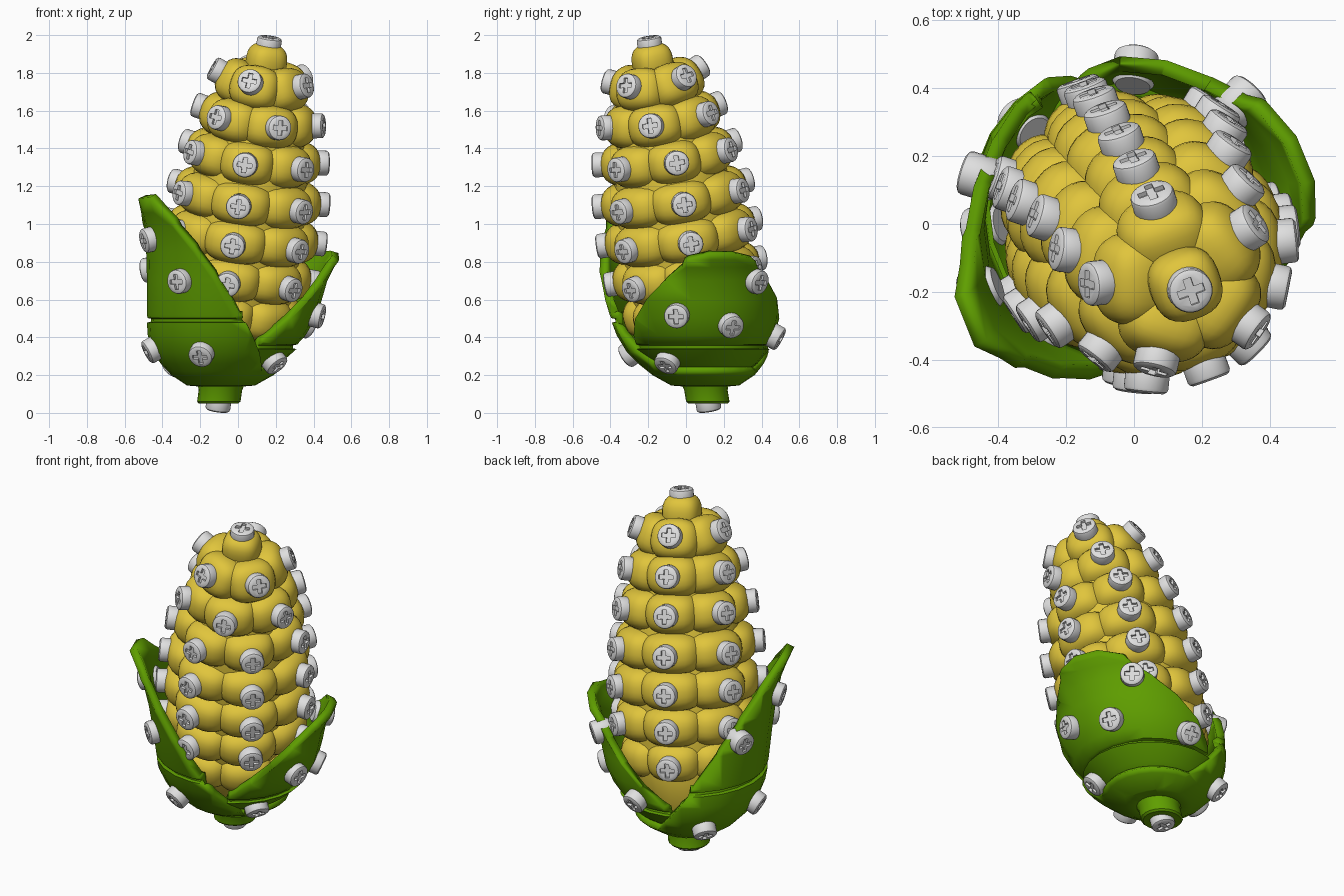
import bpy, bmesh, math
from mathutils import Vector, Matrix

if "Cube" in bpy.data.objects:
    bpy.data.objects.remove(bpy.data.objects["Cube"])

def material(name, col):
    m = bpy.data.materials.new(name)
    m.diffuse_color = (*col, 1)
    m.use_nodes = True
    m.node_tree.nodes["Principled BSDF"].inputs["Base Color"].default_value = m.diffuse_color
    return m

YELLOW = material("corn yellow", (0.75, 0.56, 0.045))
GREEN = material("husk green", (0.115, 0.345, 0.0))
SILVER = material("screw grey", (0.74, 0.74, 0.74))

# Leaning axis of the cob
BOTTOM, TOP = Vector((-0.11, 0.125, 0)), Vector((0.17, -0.20, 2))
W = (TOP - BOTTOM).normalized()
U = Vector((math.cos(math.radians(110)), math.sin(math.radians(110)), 0))
U = (U - W * U.dot(W)).normalized()
V = W.cross(U)

def axis(z):
    return BOTTOM.lerp(TOP, z / 2)

def link(name, mesh, mat=None):
    ob = bpy.data.objects.new(name, mesh)
    bpy.context.collection.objects.link(ob)
    if mat:
        mesh.materials.append(mat)
    return ob

def to_mesh(bm, name):
    me = bpy.data.meshes.new(name)
    bm.to_mesh(me)
    bm.free()
    return me

def smooth(ob, deg):
    bpy.ops.object.select_all(action='DESELECT')
    ob.select_set(True)
    bpy.context.view_layer.objects.active = ob
    bpy.ops.object.shade_smooth_by_angle(angle=math.radians(deg))

def lathe(bm, profile, n, centre):
    """Rings of (radius, z) round a centre line, faces outward."""
    rings = []
    for r, z in profile:
        c = centre(z)
        rings.append([bm.verts.new(c + Vector((r * math.cos(k * math.tau / n),
                      r * math.sin(k * math.tau / n), 0))) for k in range(n)])
    for a, b in zip(rings, rings[1:]):
        for k in range(n):
            q = (k + 1) % n
            bm.faces.new((a[k], a[q], b[q], b[k]))
    return rings

def capped(name, profile, n, centre, mat, deg=35):
    bm = bmesh.new()
    rings = lathe(bm, profile, n, centre)
    bm.faces.new(rings[0][::-1])
    bm.faces.new(rings[-1])
    ob = link(name, to_mesh(bm, name), mat)
    smooth(ob, deg)
    return ob

up = lambda z: Vector((0, 0, z))

# Cross-head screw, made once and shared
head = capped("screw_top", [(0.052, -0.06), (0.066, -0.04), (0.066, 0.036), (0.063, 0.044),
                            (0.054, 0.05)], 24, up, SILVER)
bm = bmesh.new()
a, l = 0.012, 0.040
plus = [(a, a), (a, l), (-a, l), (-a, a), (-l, a), (-l, -a), (-a, -a), (-a, -l),
        (a, -l), (a, -a), (l, -a), (l, a)]
face = bm.faces.new([bm.verts.new((x, y, 0.036)) for x, y in plus])
ext = bmesh.ops.extrude_face_region(bm, geom=[face])
bmesh.ops.translate(bm, vec=(0, 0, 0.05), verts=[v for v in ext['geom'] if isinstance(v, bmesh.types.BMVert)])
bmesh.ops.recalc_face_normals(bm, faces=bm.faces)
cutter = link("cross_cutter", to_mesh(bm, "cross_cutter"))
cutter.hide_render = True
mod = head.modifiers.new("cross", 'BOOLEAN')
mod.operation, mod.object, mod.solver = 'DIFFERENCE', cutter, 'EXACT'
bpy.context.view_layer.objects.active = head
bpy.ops.object.modifier_apply(modifier="cross")
bpy.data.objects.remove(cutter)
smooth(head, 35)

def frame(z_dir, up_dir):
    z = z_dir.normalized()
    x = up_dir.cross(z).normalized()
    return Matrix((x, z.cross(x), z)).transposed().to_4x4()

def screw(pos, normal, up_dir=W, ob=None, name="kernel_screw"):
    ob = ob or link(name, head.data)
    ob.matrix_world = Matrix.Translation(pos) @ frame(normal, up_dir)

screw(axis(1.94), W, V, head)
screw(axis(0.06), -W, V, name="screw_bottom")

# Rounded-box kernel, made once and shared
bm = bmesh.new()
bmesh.ops.create_cube(bm, size=2)
bmesh.ops.subdivide_edges(bm, edges=bm.edges[:], cuts=6, use_grid_fill=True)
for v in bm.verts:
    v.co /= sum(abs(c) ** 2.6 for c in v.co) ** (1 / 2.6)
kernel_mesh = to_mesh(bm, "kernel")
kernel_mesh.materials.append(YELLOW)
kernel_mesh.polygons.foreach_set("use_smooth", [True] * len(kernel_mesh.polygons))

def kernel(name, pos, normal, size, up_dir=W):
    ob = link(name, kernel_mesh)
    ob.matrix_world = Matrix.Translation(pos) @ frame(normal, up_dir) @ Matrix.Diagonal((*size, 1))

# Kernel rows: height, outer radius, count, upward tilt
rows = [(0.535, 0.37, 7, -8), (0.74, 0.395, 7, -3), (0.945, 0.405, 7, 0), (1.15, 0.393, 7, 3),
        (1.365, 0.36, 7, 6), (1.57, 0.31, 6, 10), (1.775, 0.24, 5, 22)]
for z, r, n, tilt in rows:
    t = math.radians(tilt)
    for k in range(n):
        ang = k * math.tau / n
        radial = U * math.cos(ang) + V * math.sin(ang)
        nrm = radial * math.cos(t) + W * math.sin(t)
        tip = axis(z) + radial * r
        depth = min(0.17, r * 0.5)
        kernel("kernel", tip - nrm * depth, nrm,
               ((r - 0.065) * math.tan(math.pi / n) * 1.08, 0.119, depth))
        if z > 0.6 or k == 0:      # the lowest row is covered by the husk elsewhere
            screw(tip - nrm * 0.005, nrm)
kernel("kernel_top", axis(1.86), W, (0.105, 0.105, 0.1), V)

# Core inside the kernels, and the stem
capped("cob_core", [(0.15, 0.17), (0.26, 0.32), (0.31, 0.5), (0.33, 0.75), (0.33, 1.0), (0.30, 1.3),
                    (0.23, 1.55), (0.15, 1.78), (0.07, 1.85)], 24, axis, YELLOW)
capped("stem", [(0.105, 0.05), (0.115, 0.06), (0.115, 0.12), (0.13, 0.17)], 20, axis, GREEN)

def radius_at(profile, z):
    for (r0, z0), (r1, z1) in zip(profile, profile[1:]):
        if z <= z1:
            return r0 + (r1 - r0) * (z - z0) / (z1 - z0)
    return profile[-1][0]

# Husk leaves: bowl with a groove, cut by a slanted plane above a low rim
def leaf(name, profile, groove, az, z0, slope, rim, spots):
    d = Vector((math.cos(math.radians(az)), math.sin(math.radians(az)), 0))
    g = radius_at(profile, groove)
    ringed = [p for p in profile if p[1] < groove - 0.02]
    ringed += [(g, groove - 0.012), (g - 0.02, groove - 0.008), (g - 0.02, groove + 0.008), (g, groove + 0.012)]
    ringed += [p for p in profile if p[1] > groove + 0.02]
    bm = bmesh.new()
    lathe(bm, ringed, 24, axis)
    for co, no in (((0, 0, z0), Vector((0, 0, 1)) - d * slope), ((0, 0, rim), Vector((0, 0, 1)))):
        bmesh.ops.bisect_plane(bm, geom=bm.verts[:] + bm.edges[:] + bm.faces[:], plane_co=co, plane_no=no)
    gone = []
    for f in bm.faces:
        c = f.calc_center_median()
        if c.z > rim and c.z > z0 + slope * c.dot(d):
            gone.append(f)
    bmesh.ops.delete(bm, geom=gone, context='FACES')
    ob = link(name, to_mesh(bm, name), GREEN)
    sol = ob.modifiers.new("thickness", 'SOLIDIFY')
    sol.thickness, sol.offset = 0.045, -1
    smooth(ob, 40)
    for ang, z in spots:
        radial = Vector((math.cos(math.radians(ang)), math.sin(math.radians(ang)), 0))
        run = radius_at(profile, z + 0.03) - radius_at(profile, z - 0.03)
        screw(axis(z) + radial * (radius_at(profile, z) - 0.006), radial * 0.06 - Vector((0, 0, run)),
              Vector((0, 0, 1)), name="leaf_screw")

leaf("tall_husk_leaf",
     [(0.06, 0.135), (0.18, 0.145), (0.27, 0.20), (0.335, 0.26), (0.385, 0.32), (0.425, 0.41), (0.445, 0.52),
      (0.47, 0.7), (0.495, 0.85), (0.525, 0.98), (0.56, 1.06), (0.60, 1.14), (0.61, 1.2)],
     0.49, 203, 0.32, 1.43, 0.22,
     [(232, 0.70), (251, 0.32), (200, 0.92), (163, 0.76), (192, 0.34), (140, 0.26)])
leaf("short_husk_leaf",
     [(0.06, 0.17), (0.20, 0.20), (0.295, 0.26), (0.36, 0.33), (0.41, 0.41), (0.45, 0.5), (0.47, 0.6),
      (0.485, 0.7), (0.51, 0.77), (0.535, 0.81), (0.545, 0.86), (0.545, 0.92)],
     0.35, 23, 0.36, 0.90, 0.20,
     [(47, 0.70), (-11, 0.52), (25, 0.47), (82, 0.41), (-34, 0.28)])
